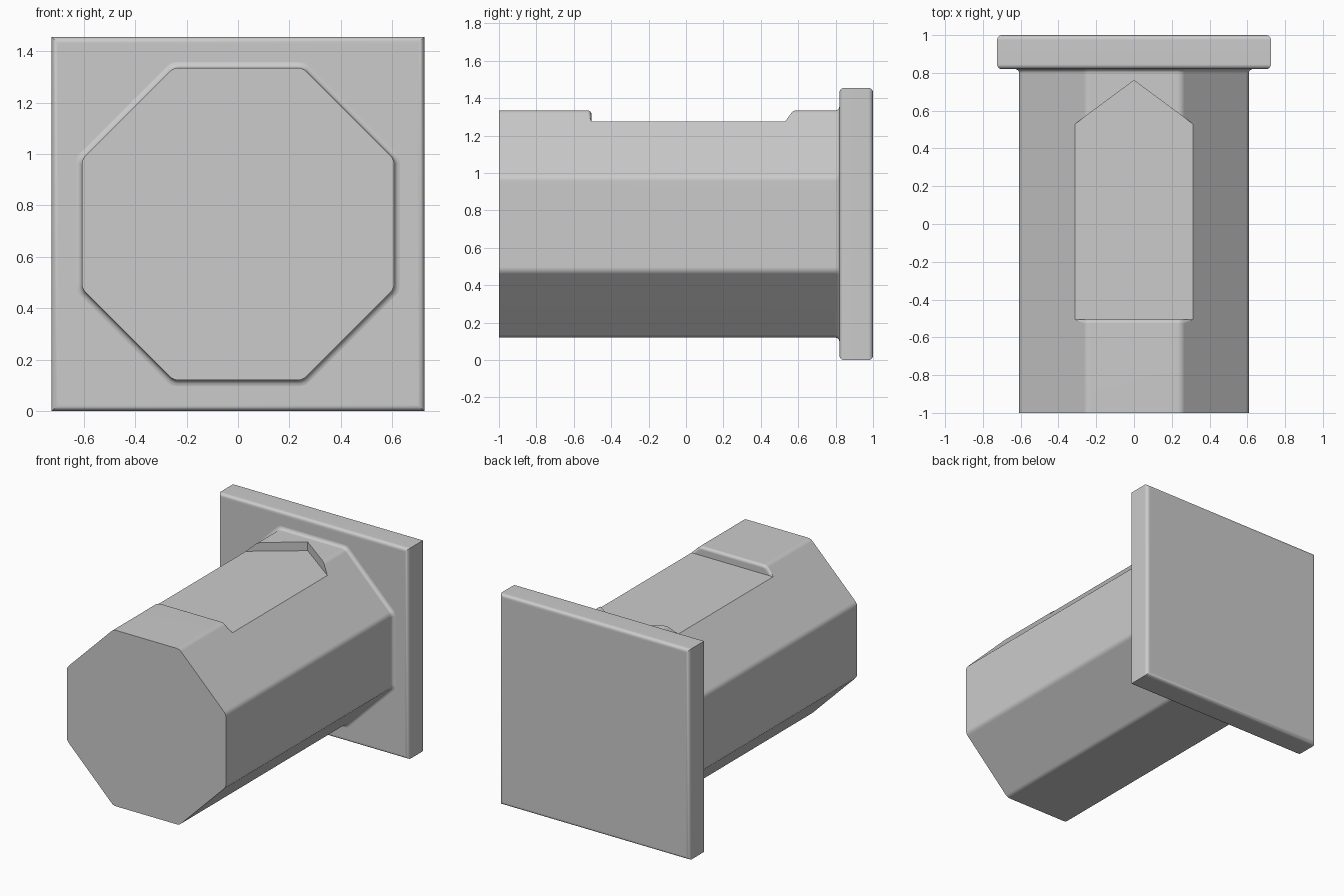
import bpy
import bmesh
from math import sin, cos, pi, radians
from mathutils import Matrix

default = bpy.data.objects.get("Cube")
if default:
    bpy.data.objects.remove(default, do_unlink=True)

# Single plain grey
grey = bpy.data.materials.new("plain_grey")
grey.use_nodes = True
COLOUR = (0.6, 0.6, 0.6, 1)
grey.diffuse_color = COLOUR
grey.node_tree.nodes["Principled BSDF"].inputs["Base Color"].default_value = COLOUR

MID_Z = 0.7275      # height of the shaft axis
APOTHEM = 0.6075    # axis to flat of the octagon
FLOOR_Z = 1.275     # bottom of the pointed recess
STEP_Y = -0.505     # front wall of the recess


def make_object(name, bm):
    bmesh.ops.recalc_face_normals(bm, faces=bm.faces[:])
    mesh = bpy.data.meshes.new(name)
    bm.to_mesh(mesh)
    bm.free()
    mesh.materials.append(grey)
    obj = bpy.data.objects.new(name, mesh)
    bpy.context.collection.objects.link(obj)
    return obj


def loft(bm, rings):
    """Skin closed rings of points and cap both ends."""
    loops = [[bm.verts.new(p) for p in ring] for ring in rings]
    n = len(loops[0])
    for a, b in zip(loops, loops[1:]):
        for i in range(n):
            j = (i + 1) % n
            bm.faces.new((a[i], a[j], b[j], b[i]))
    bm.faces.new(loops[0])
    bm.faces.new(loops[-1])


def octagon(y, apothem):
    """Octagon across the y axis with small rounded corners."""
    r = 0.05
    points = []
    for k in range(8):
        corner = (k + 0.5) * pi / 4
        reach = (apothem - r) / cos(pi / 8)
        for s in (-1, -0.5, 0, 0.5, 1):
            a = corner + s * pi / 8
            points.append((reach * cos(corner) + r * cos(a), y,
                           MID_Z + reach * sin(corner) + r * sin(a)))
    return points


# Octagonal shaft, flaring in a small fillet where it meets the plate
bm = bmesh.new()
fillet = 0.022
rings = [octagon(-1, APOTHEM)]
for k in range(5):
    a = k * pi / 8
    rings.append(octagon(0.82 - fillet + fillet * sin(a),
                         APOTHEM + fillet * (1 - cos(a))))
rings.append(octagon(0.86, APOTHEM + fillet))
loft(bm, rings)
shaft = make_object("octagonal_shaft", bm)

# Pointed recess cut into the top of the shaft
bm = bmesh.new()
outline = [(-0.4, STEP_Y), (0.4, STEP_Y), (0.4, 0.464), (0, 0.76), (-0.4, 0.464)]
loft(bm, [[(x, y, z) for x, y in outline] for z in (FLOOR_Z, 1.5)])
cutter = make_object("recess_cutter", bm)
cutter.hide_render = True
cut = shaft.modifiers.new("recess", "BOOLEAN")
cut.operation = "DIFFERENCE"
cut.solver = "EXACT"
cut.object = cutter
bpy.context.view_layer.update()
graph = bpy.context.evaluated_depsgraph_get()
cut_mesh = bpy.data.meshes.new_from_object(shaft.evaluated_get(graph))
shaft.modifiers.clear()
shaft.data = cut_mesh
bpy.data.objects.remove(cutter, do_unlink=True)

# Round the upper lip of the recess's front wall
bm = bmesh.new()
bm.from_mesh(cut_mesh)
lip = [e for e in bm.edges
       if all(abs(v.co.y - STEP_Y) < 1e-4 for v in e.verts)
       and max(v.co.z for v in e.verts) > FLOOR_Z + 0.005]
bmesh.ops.bevel(bm, geom=lip, offset=0.02, segments=3, profile=0.5,
                affect="EDGES", clamp_overlap=True)
bm.to_mesh(cut_mesh)
bm.free()

# Square end plate, rounded along its front and back rims only
bm = bmesh.new()
bmesh.ops.create_cube(bm, size=1, matrix=Matrix.Translation((0, 0.91, MID_Z))
                      @ Matrix.Diagonal((1.45, 0.18, 1.455, 1)))
rims = [e for e in bm.edges if abs(e.verts[0].co.y - e.verts[1].co.y) < 0.01]
bmesh.ops.bevel(bm, geom=rims, offset=0.025, segments=4, profile=0.5,
                affect="EDGES")
plate = make_object("end_plate", bm)

# Smooth the rounded edges and keep the corners crisp
for obj in (shaft, plate):
    bpy.ops.object.select_all(action="DESELECT")
    obj.select_set(True)
    bpy.context.view_layer.objects.active = obj
    bpy.ops.object.shade_smooth_by_angle(angle=radians(32))
    weighted = obj.modifiers.new("flat_face_normals", "WEIGHTED_NORMAL")
    weighted.keep_sharp = True
